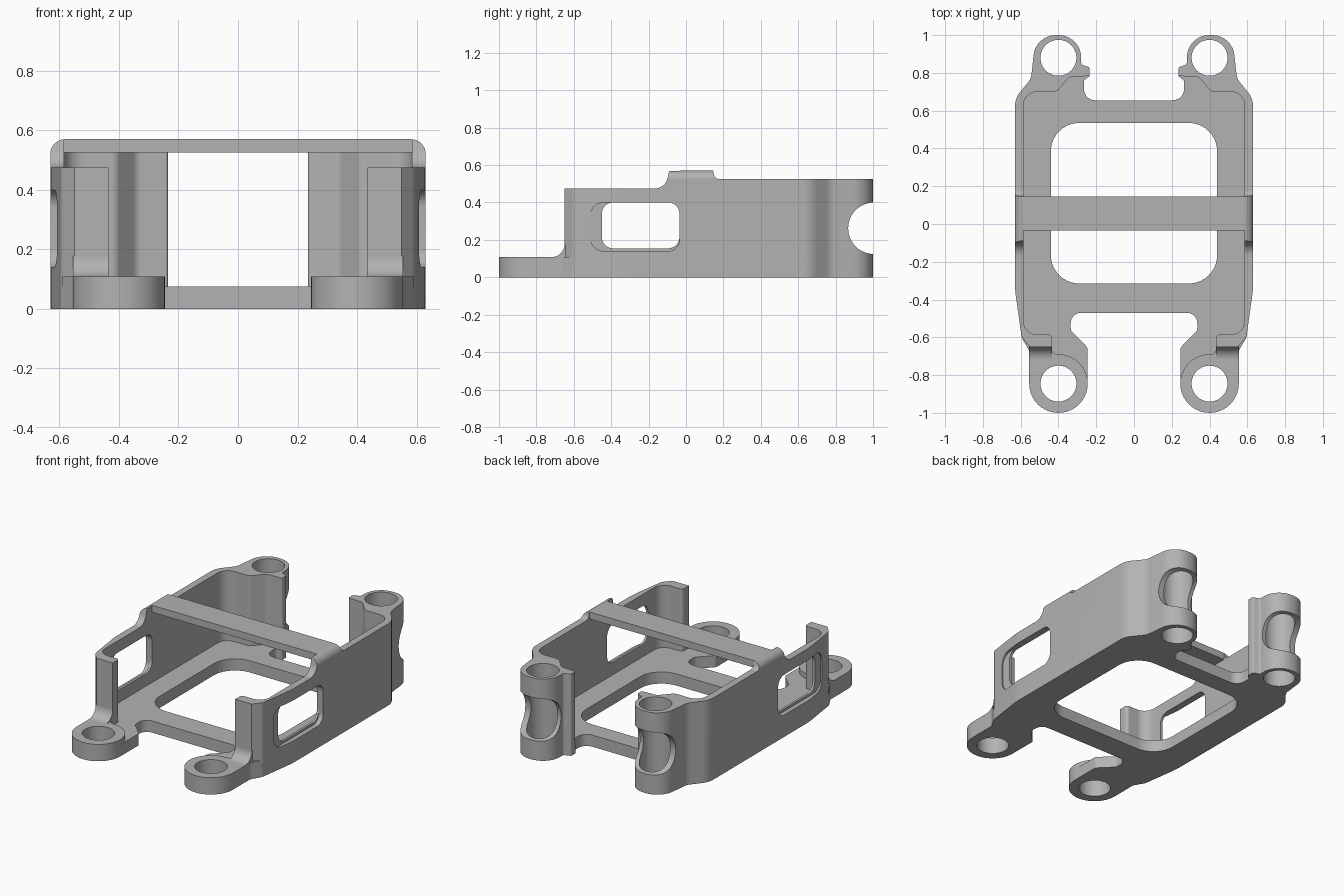
import bpy, bmesh, math
from mathutils import Vector

if "Cube" in bpy.data.objects:
    bpy.data.objects.remove(bpy.data.objects["Cube"])

grey = bpy.data.materials.new("plain grey")
grey.diffuse_color = (0.45, 0.45, 0.45, 1)
grey.use_nodes = True
grey.node_tree.nodes["Principled BSDF"].inputs["Base Color"].default_value = grey.diffuse_color


def rounded(pts, steps=10):
    """Turn (a, b[, radius]) corners into a polygon with arc fillets."""
    out = []
    for i, p in enumerate(pts):
        c = Vector(p[:2])
        r = p[2] if len(p) > 2 else 0
        if not r:
            out.append(c)
            continue
        u = (Vector(pts[i - 1][:2]) - c).normalized()
        v = (Vector(pts[(i + 1) % len(pts)][:2]) - c).normalized()
        half = u.angle(v) / 2
        mid = c + (u + v).normalized() * (r / math.sin(half))
        t = r / math.tan(half)
        a, b = c + u * t - mid, c + v * t - mid
        sweep = a.angle_signed(b)          # clockwise positive
        for k in range(steps + 1):
            ang = -sweep * k / steps
            out.append(mid + Vector((a.x * math.cos(ang) - a.y * math.sin(ang),
                                     a.x * math.sin(ang) + a.y * math.cos(ang))))
    return out


def prism(name, pts, lo, hi, axis="z"):
    """Extrude a rounded outline along one axis."""
    place = {"z": lambda p, d: (p.x, p.y, d),
             "x": lambda p, d: (d, p.x, p.y),
             "y": lambda p, d: (p.x, d, p.y)}[axis]
    poly = rounded(pts)
    bm = bmesh.new()
    low = [bm.verts.new(place(p, lo)) for p in poly]
    top = [bm.verts.new(place(p, hi)) for p in poly]
    bm.faces.new(low)
    bm.faces.new(top)
    for i in range(len(poly)):
        j = (i + 1) % len(poly)
        bm.faces.new((low[i], low[j], top[j], top[i]))
    bmesh.ops.recalc_face_normals(bm, faces=bm.faces)
    me = bpy.data.meshes.new(name)
    bm.to_mesh(me)
    bm.free()
    me.materials.append(grey)
    ob = bpy.data.objects.new(name, me)
    bpy.context.collection.objects.link(ob)
    return ob


def circle(cx, cy, r, n=48):
    return [(cx + r * math.cos(2 * math.pi * i / n), cy + r * math.sin(2 * math.pi * i / n))
            for i in range(n)]


def combine(ob, other, op):
    bpy.context.view_layer.objects.active = ob
    m = ob.modifiers.new("cut", "BOOLEAN")
    m.object, m.operation, m.solver = other, op, "EXACT"
    bpy.ops.object.modifier_apply(modifier=m.name)
    bpy.data.objects.remove(other)


# Shared outer outline of the right half, front to back, ending at the rear lip
outer = [(0.595, -0.6, 0.05), (0.63, -0.35, 0.5), (0.63, 0.665, 0.12), (0.545, 0.77, 0.08),
         (0.52, 1.0, 0.118), (0.28, 1.0, 0.118), (0.28, 0.845, 0.015), (0.235, 0.83, 0.015),
         (0.235, 0.783, 0.01)]

# Side wall with rear post and front return
frame = prism("mounting_frame", [(0.435, -0.65), (0.55, -0.65)] + outer +
              [(0.34, 0.78, 0.04), (0.41, 0.70, 0.04), (0.585, 0.70, 0.07),
               (0.585, -0.585, 0.07), (0.435, -0.585, 0.02)], 0, 0.6)
# Stepped top edge of the wall
combine(frame, prism("height_profile", [
    (-1.1, -0.1), (1.1, -0.1), (1.1, 0.525), (0.155, 0.525, 0.03), (0.145, 0.57, 0.008),
    (-0.09, 0.57, 0.01), (-0.11, 0.475, 0.07), (-1.1, 0.475)], -0.1, 1, "x"), "INTERSECT")

# Floor plate
combine(frame, prism("floor", [
    (0, -0.47), (0.335, -0.47, 0.055), (0.335, -0.565, 0.04), (0.245, -0.655, 0.03),
    (0.245, -1, 0.1549), (0.555, -1, 0.1549), (0.555, -0.67, 0.03)] + outer +
    [(0.265, 0.76, 0.015), (0.265, 0.655, 0.06), (0, 0.655)], 0, 0.075), "UNION")
# Raised pad around the front hole, with fillet up to the wall
combine(frame, prism("front_pad", [
    (0.245, -1, 0.1549), (0.555, -1, 0.1549), (0.555, -0.67, 0.03), (0.59, -0.61), (0.435, -0.61),
    (0.435, -0.69, 0.03), (0.245, -0.69, 0.1549)], 0, 0.108), "UNION")
combine(frame, prism("pad_fillet", [
    (-0.61, 0.09), (-0.72, 0.09), (-0.72, 0.108), (-0.65, 0.108, 0.069), (-0.65, 0.178),
    (-0.61, 0.178)], 0.435, 0.555, "x"), "UNION")
# Strap over the top
combine(frame, prism("strap", [(0, 0.525), (0.61, 0.525), (0.61, 0.57), (0, 0.57)],
                     -0.035, 0.145, "y"), "UNION")
# Rounded shoulders
combine(frame, prism("shoulder_envelope", [
    (-0.1, -0.1), (0.66, -0.1), (0.66, 0.51), (0.631, 0.51), (0.631, 0.57, 0.05), (-0.1, 0.57)],
    -1.1, 1.1, "y"), "INTERSECT")

# Openings: floor, screw holes, window with shallow outer recess, rear post notch
cutters = [
    prism("floor_cut", [(-0.5, -0.315), (0.44, -0.315, 0.15), (0.44, 0.535, 0.15),
                        (-0.5, 0.535)], -0.1, 0.2),
    prism("front_hole", circle(0.4, -0.845, 0.095), -0.1, 0.3),
    prism("rear_hole", circle(0.4, 0.88, 0.095), -0.1, 0.8),
    prism("window", [(-0.45, 0.155, 0.06), (-0.035, 0.155, 0.06), (-0.035, 0.4, 0.06),
                     (-0.45, 0.4, 0.06)], 0.5, 0.8, "x"),
    prism("window_recess", [(-0.51, 0.14, 0.07), (-0.035, 0.14, 0.06), (-0.035, 0.4, 0.06),
                            (-0.51, 0.4, 0.07)], 0.6, 0.8, "x"),
    prism("post_notch", circle(1.005, 0.262, 0.138), 0.1, 0.8, "x")]
for c in cutters:
    combine(frame, c, "DIFFERENCE")

# Open the middle plane, then mirror to the left half
bm = bmesh.new()
bm.from_mesh(frame.data)
mid = [f for f in bm.faces if all(abs(v.co.x) < 1e-4 for v in f.verts)]
bmesh.ops.delete(bm, geom=mid, context="FACES")
bm.to_mesh(frame.data)
bm.free()
m = frame.modifiers.new("mirror", "MIRROR")
m.use_clip = True
bpy.context.view_layer.objects.active = frame
frame.select_set(True)
bpy.ops.object.modifier_apply(modifier=m.name)
bpy.ops.object.shade_smooth_by_angle(angle=math.radians(30))
